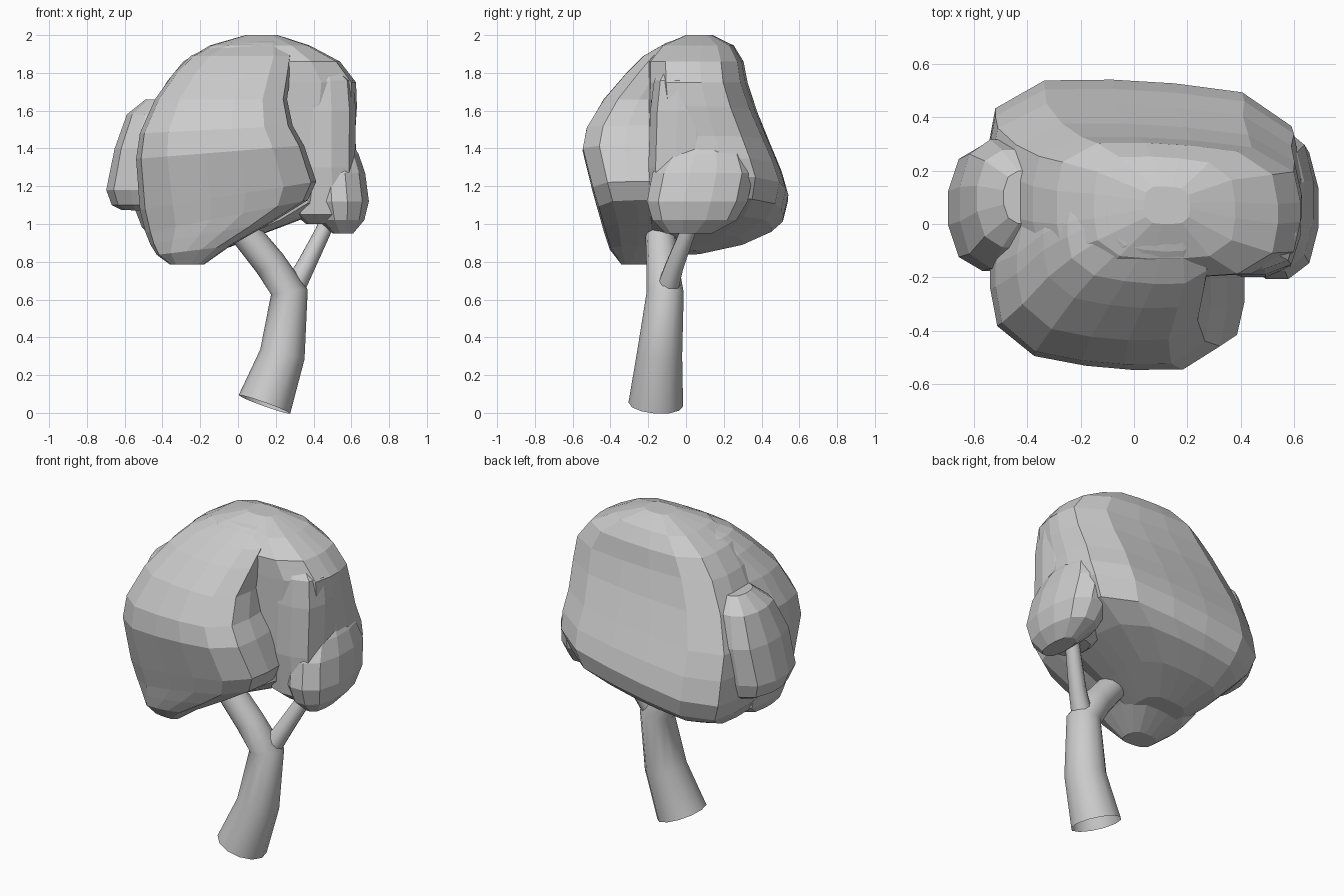
import bpy, bmesh, math
from mathutils import Vector


def skin(name, rings, caps):
    """Bridge rings of points into one mesh."""
    bm = bmesh.new()
    loops = [[bm.verts.new(p) for p in r] for r in rings]
    n = len(rings[0])
    for a, b in zip(loops, loops[1:]):
        for i in range(n):
            j = (i + 1) % n
            bm.faces.new((a[i], a[j], b[j], b[i]))
    if caps:
        bm.faces.new(loops[0][::-1])
        bm.faces.new(loops[-1])
    bmesh.ops.recalc_face_normals(bm, faces=bm.faces)
    me = bpy.data.meshes.new(name)
    bm.to_mesh(me)
    bm.free()
    ob = bpy.data.objects.new(name, me)
    bpy.context.collection.objects.link(ob)
    return ob


def lump(name, sections, sides=16, power=3.2, skew_back=0.0, skew_front=0.0):
    """Faceted leaf mass from (z, x0, x1, y0, y1, tilt) rounded-box sections."""
    rings = []
    for z, x0, x1, y0, y1, tilt in sections:
        ring = []
        for i in range(sides):
            a = 2 * math.pi * (i + 0.5) / sides
            c, s = math.cos(a), math.sin(a)
            # rounded-box radius along this direction
            r = (abs(c) ** power + abs(s) ** power) ** (-1 / power)
            dx = r * c * (x1 - x0) / 2
            y = (y0 + y1) / 2 + r * s * (y1 - y0) / 2
            y -= (skew_back if s > 0 else skew_front) * dx
            ring.append(((x0 + x1) / 2 + dx, y, z + tilt * dx))
        rings.append(ring)
    return skin(name, rings, True)


def limb(name, path, sides=12):
    """Smooth tapered tube through (x, y, z, radius) stations."""
    pts = [Vector(p[:3]) for p in path]
    rings = []
    for i, p in enumerate(pts):
        t = pts[min(i + 1, len(pts) - 1)] - pts[max(i - 1, 0)]
        q = Vector((0, 0, 1)).rotation_difference(t)
        r = path[i][3]
        rings.append([p + q @ Vector((r * math.cos(2 * math.pi * k / sides),
                                      r * math.sin(2 * math.pi * k / sides), 0))
                      for k in range(sides)])
    ob = skin(name, rings, False)
    for f in ob.data.polygons:
        f.use_smooth = True
    return ob


# Trunk bending into the left branch
limb("trunk", [(0.14, -0.16, 0.045, 0.145), (0.235, -0.14, 0.31, 0.12),
               (0.272, -0.11, 0.64, 0.098), (0.17, -0.125, 0.79, 0.085),
               (0.04, -0.135, 0.95, 0.08)])
# Thinner right branch
limb("right_branch", [(0.29, -0.10, 0.65, 0.06), (0.36, -0.06, 0.78, 0.05),
                      (0.45, 0.01, 0.96, 0.042), (0.48, 0.03, 1.04, 0.04)], 10)

# Central and rear leaf mass
lump("crown_core", [
    (0.85, -0.34, -0.08, -0.20, 0.08, 0.1), (0.91, -0.42, 0.12, -0.20, 0.30, 0.12),
    (0.99, -0.47, 0.38, -0.20, 0.45, 0.12), (1.06, -0.51, 0.56, -0.20, 0.51, 0.14),
    (1.17, -0.55, 0.62, -0.20, 0.535, 0.14), (1.29, -0.55, 0.63, -0.20, 0.50, 0.1),
    (1.42, -0.54, 0.62, -0.20, 0.445, 0.08),
    (1.60, -0.47, 0.63, -0.20, 0.37, 0.04), (1.75, -0.38, 0.625, -0.20, 0.32, 0),
    (1.86, -0.29, 0.54, -0.20, 0.30, 0), (1.945, -0.15, 0.38, -0.13, 0.25, 0),
    (2.00, 0.04, 0.21, 0.00, 0.14, 0)], power=3.8, skew_back=0.06)
# Large front leaf mass
lump("crown_front", [
    (0.785, -0.36, -0.18, -0.34, -0.20, 0.0), (0.86, -0.43, -0.04, -0.40, 0.0, 0.12),
    (0.95, -0.465, 0.18, -0.43, 0.1, 0.18), (1.04, -0.49, 0.37, -0.455, 0.1, 0.2),
    (1.15, -0.52, 0.415, -0.485, 0.1, 0.16), (1.38, -0.54, 0.35, -0.54, 0.1, 0.08),
    (1.50, -0.52, 0.29, -0.52, 0.1, 0.05), (1.66, -0.44, 0.26, -0.43, 0.1, 0),
    (1.80, -0.34, 0.28, -0.31, 0.15, 0), (1.89, -0.25, 0.29, -0.22, 0.15, 0),
    (1.96, -0.10, 0.25, -0.10, 0.18, 0), (1.99, 0.05, 0.20, 0.0, 0.12, 0)],
     power=3.5, skew_front=0.09)
# Upright mass on the right, beside the front lump
lump("crown_right_column", [
    (1.00, 0.36, 0.57, -0.12, 0.10, 0), (1.05, 0.30, 0.62, -0.18, 0.15, 0),
    (1.30, 0.28, 0.62, -0.20, 0.20, 0), (1.60, 0.27, 0.625, -0.19, 0.20, 0),
    (1.76, 0.28, 0.61, -0.17, 0.18, 0), (1.86, 0.34, 0.50, -0.11, 0.15, 0)], 12)
# Side bulges
lump("crown_right_bulge", [
    (0.95, 0.50, 0.61, -0.11, 0.14, 0), (1.02, 0.42, 0.67, -0.18, 0.27, 0),
    (1.12, 0.38, 0.695, -0.21, 0.33, 0), (1.27, 0.38, 0.675, -0.18, 0.36, 0),
    (1.37, 0.40, 0.64, -0.11, 0.32, 0), (1.42, 0.42, 0.61, -0.03, 0.22, 0)], 12, 2.6)
lump("crown_left_bulge", [
    (1.07, -0.62, -0.40, -0.08, 0.24, -0.05), (1.10, -0.67, -0.36, -0.14, 0.28, 0),
    (1.18, -0.70, -0.34, -0.18, 0.30, 0), (1.40, -0.655, -0.34, -0.17, 0.32, 0),
    (1.58, -0.59, -0.33, -0.09, 0.28, 0), (1.66, -0.49, -0.34, 0.00, 0.20, 0)], 12, 2.6)
